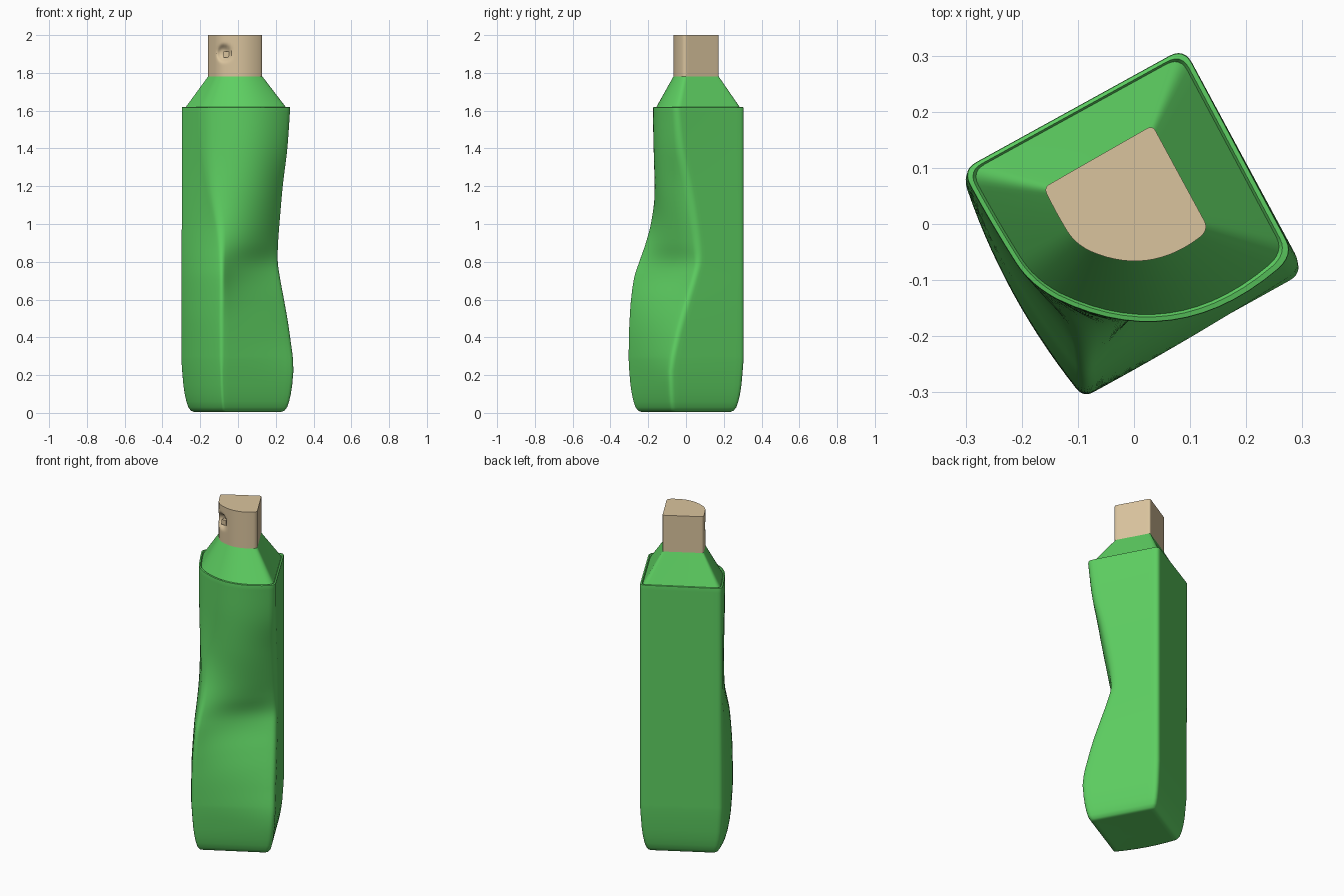
import bpy, bmesh, math
from mathutils import Vector

if "Cube" in bpy.data.objects:
    bpy.data.objects.remove(bpy.data.objects["Cube"])


def material(name, color):
    m = bpy.data.materials.new(name)
    m.diffuse_color = color
    m.use_nodes = True
    m.node_tree.nodes["Principled BSDF"].inputs["Base Color"].default_value = m.diffuse_color
    return m


GREEN = material("green", (0.11, 0.62, 0.12, 1))
TAN = material("tan", (0.70, 0.55, 0.34, 1))


def section(L, F, R, B, front, left, radii, n=14):
    """Four-cornered outline; front and left sides bulge, corners are rounded."""
    P = [Vector(p) for p in (L, F, R, B)]
    bulges = (left, front, 0.0, 0.0)

    def side(i, t):
        a, b = P[i], P[(i + 1) % 4]
        d = (b - a).normalized()
        return a.lerp(b, t) + Vector((d.y, -d.x)) * bulges[i] * 4 * t * (1 - t)

    pts = []
    for i in range(4):
        ln = (P[(i + 1) % 4] - P[i]).length
        prev = (P[i] - P[i - 1]).length
        a = side((i - 1) % 4, 1 - radii[i] / prev)
        b = side(i, radii[i] / ln)
        for k in range(6):
            t = k / 6
            pts.append(a * (1 - t) ** 2 + P[i] * 2 * t * (1 - t) + b * t * t)
        t0, t1 = radii[i] / ln, 1 - radii[(i + 1) % 4] / ln
        pts += [side(i, t0 + (t1 - t0) * k / n) for k in range(n)]
    return pts


def scaled(pts, s):
    c = sum(pts, Vector((0, 0))) / len(pts)
    return [c + (p - c) * s for p in pts]


def loft(name, rings, mat, bottom=True, top=True, angle=35, shape=None):
    bm = bmesh.new()
    vs = [[bm.verts.new((p.x, p.y, z)) for p in pts] for pts, z in rings]
    n = len(vs[0])
    for a, b in zip(vs, vs[1:]):
        for i in range(n):
            j = (i + 1) % n
            bm.faces.new((a[i], a[j], b[j], b[i]))
    if bottom:
        bm.faces.new(vs[0][::-1])
    if top:
        bm.faces.new(vs[-1])
    if shape:
        for v in bm.verts:
            shape(v)
    bmesh.ops.recalc_face_normals(bm, faces=bm.faces)
    me = bpy.data.meshes.new(name)
    bm.to_mesh(me)
    bm.free()
    ob = bpy.data.objects.new(name, me)
    bpy.context.collection.objects.link(ob)
    me.materials.append(mat)
    bpy.ops.object.select_all(action='DESELECT')
    ob.select_set(True)
    bpy.context.view_layer.objects.active = ob
    bpy.ops.object.shade_smooth_by_angle(angle=math.radians(angle))
    return ob


# Body keys: z, front corner x y, right corner x y, front bulge, left bulge
KEYS = [
    (0.00, -.090, -.309, .307, -.088, .000, .022),
    (0.25, -.090, -.309, .303, -.082, .004, .022),
    (0.40, -.090, -.309, .285, -.052, .008, .022),
    (0.50, -.090, -.306, .270, -.025, .008, .022),
    (0.60, -.088, -.300, .252, .005, .000, .020),
    (0.72, -.086, -.284, .230, .040, -.014, .018),
    (0.80, -.087, -.258, .219, .060, -.005, .016),
    (0.90, -.092, -.222, .220, .058, .025, .014),
    (1.00, -.104, -.192, .227, .046, .047, .012),
    (1.20, -.145, -.150, .245, .012, .082, .006),
    (1.40, -.175, -.120, .270, -.032, .092, .003),
    (1.62, -.186, -.108, .286, -.055, .092, .003),
]


def slope(i, c):
    a, b = KEYS[max(i - 1, 0)], KEYS[min(i + 1, len(KEYS) - 1)]
    return (b[c] - a[c]) / (b[0] - a[0])


def body_section(z):
    i = max(k for k in range(len(KEYS) - 1) if KEYS[k][0] <= z)
    a, b = KEYS[i], KEYS[i + 1]
    h = b[0] - a[0]
    t = (z - a[0]) / h
    v = [a[c] * (2*t**3 - 3*t*t + 1) + b[c] * (3*t*t - 2*t**3)
         + h * (slope(i, c) * (t**3 - 2*t*t + t) + slope(i + 1, c) * (t**3 - t*t))
         for c in range(1, 7)]
    f = z / 1.62
    return section((-.307, .090 + .006 * f), v[0:2], v[2:4], (.089, .314), v[4], v[5],
                   (.03, .014 + .03 * f, .03, .03))


# Squeezed square body with a rounded foot and a raised rim
rings = [(scaled(body_section(0), s), z) for s, z in
         ((.30, .008), (.70, .006), (.78, .006), (.83, .012), (.875, .03), (.91, .06),
          (.94, .10), (.965, .15), (.985, .22))]
rings += [(body_section(.28 + k * 1.332 / 66), .28 + k * 1.332 / 66) for k in range(67)]
TOP = body_section(1.62)
rings += [(scaled(TOP, .995), 1.618), (scaled(TOP, .96), 1.62), (scaled(TOP, .94), 1.612)]
loft("body", rings, GREEN, top=False)

# Sloping shoulder between the rim and the neck
CAP = section((-.161, .065), (-.105, -.035), (.134, -.010), (.033, .176), .043, .002,
              (.012, .025, .018, .012))
SH = scaled(TOP, .94)
loft("shoulder", [([a.lerp(b, k / 6) for a, b in zip(SH, CAP)], 1.612 + .17 * k / 6)
                  for k in range(7)], GREEN, bottom=False, top=False)


# Cap with a small pressed-in dent at the front
def dent(v):
    if v.co.y < .03 and 1.80 < v.co.z < 1.98:
        d = ((v.co.x + .075) / .032) ** 2 + ((v.co.z - 1.905) / .04) ** 2
        v.co.y += .03 * math.exp(-d * d)


loft("cap", [(CAP, 1.78 + .22 * k / 32) for k in range(33)], TAN, shape=dent)

# Little square stud inside the dent
bpy.ops.mesh.primitive_cube_add(size=1, location=(-.063, -.028, 1.897))
stud = bpy.context.object
stud.name = "cap_stud"
stud.scale = (.03, .03, .03)
stud.data.materials.append(TAN)
